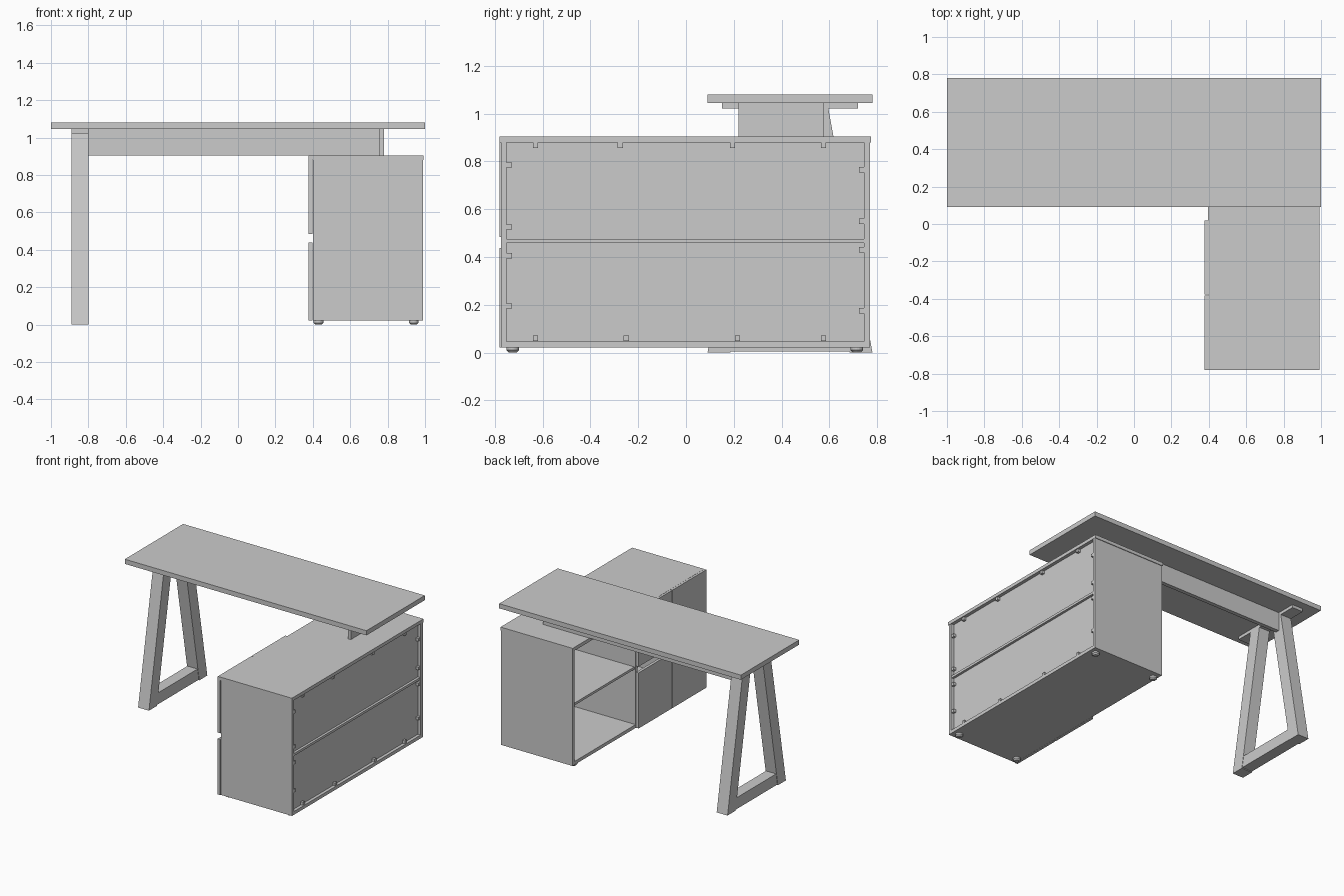
import bpy, bmesh

if "Cube" in bpy.data.objects:
    bpy.data.objects.remove(bpy.data.objects["Cube"])

grey = bpy.data.materials.new("light_grey")
grey.diffuse_color = (0.6, 0.6, 0.6, 1)
grey.use_nodes = True
grey.node_tree.nodes["Principled BSDF"].inputs["Base Color"].default_value = grey.diffuse_color


def make(name, bm):
    bmesh.ops.recalc_face_normals(bm, faces=bm.faces)
    me = bpy.data.meshes.new(name)
    bm.to_mesh(me)
    bm.free()
    me.materials.append(grey)
    ob = bpy.data.objects.new(name, me)
    bpy.context.collection.objects.link(ob)
    return ob


def prism(name, pts, x0, x1):
    """Extrude a (y, z) outline from x0 to x1."""
    bm = bmesh.new()
    f = bm.faces.new([bm.verts.new((x0, y, z)) for y, z in pts])
    ext = bmesh.ops.extrude_face_region(bm, geom=[f])
    vs = [v for v in ext["geom"] if isinstance(v, bmesh.types.BMVert)]
    bmesh.ops.translate(bm, verts=vs, vec=(x1 - x0, 0, 0))
    return make(name, bm)


def box(name, x0, x1, y0, y1, z0, z1):
    return prism(name, [(y0, z0), (y1, z0), (y1, z1), (y0, z1)], x0, x1)


# Desk top, rear beam and end support standing on the cabinet
box("desk_top", -1, 1, 0.09, 0.78, 1.045, 1.08)
box("rear_beam", -0.81, 0.755, 0.545, 0.575, 0.905, 1.045)
box("end_support", 0.755, 0.78, 0.22, 0.575, 0.905, 1.045)

# Tapered leg frame: two leaning posts, foot bar and mounting plate
MID = 0.435
for side, label in ((-1, "front"), (1, "rear")):
    outline = [(0.345, 0), (0.25, 0), (0.065, 1.025), (0.16, 1.025)]
    prism(label + "_leg_post", [(MID + side * y, z) for y, z in outline], -0.89, -0.8)
prism("leg_foot_bar", [(0.183, 0.005), (0.687, 0.005), (0.671, 0.09), (0.199, 0.09)], -0.887, -0.803)
box("leg_plate", -0.89, -0.8, 0.15, 0.72, 1.022, 1.045)

# Cabinet carcass
box("cabinet_top", 0.395, 0.992, -0.78, 0.775, 0.88, 0.905)
box("cabinet_bottom", 0.4, 0.99, -0.75, 0.745, 0.022, 0.047)
box("cabinet_front_side", 0.4, 0.99, -0.775, -0.75, 0.022, 0.88)
box("cabinet_rear_side", 0.4, 0.99, 0.745, 0.77, 0.022, 0.88)
box("cabinet_shelf", 0.41, 0.985, -0.75, 0.745, 0.458, 0.476)
box("cabinet_divider", 0.4, 0.955, 0.0, 0.025, 0.047, 0.88)
box("upper_back_panel", 0.955, 0.967, -0.75, 0.745, 0.476, 0.88)
box("lower_back_panel", 0.955, 0.967, -0.75, 0.745, 0.047, 0.458)

# Four doors on the left face, with a finger gap between the rows
for y0, y1, col in ((-0.78, -0.382, "front"), (-0.377, 0.02, "rear")):
    for z0, z1, row in ((0.022, 0.438, "lower"), (0.484, 0.904, "upper")):
        box(f"{row}_{col}_door", 0.378, 0.399, y0, y1, z0, z1)

# Small fixing blocks around the back panels
spots = [(y, 0.868) for y in (-0.63, -0.275, 0.195, 0.575)]
spots += [(y, 0.06) for y in (-0.63, -0.25, 0.215, 0.575)]
spots += [(-0.739, z) for z in (0.785, 0.525, 0.405, 0.195)]
spots += [(0.734, z) for z in (0.765, 0.55, 0.43, 0.175)]
for y, z in spots:
    box("fixing_block", 0.967, 0.986, y - 0.011, y + 0.011, z - 0.011, z + 0.011)

# Round feet
for x in (0.43, 0.94):
    for y in (-0.725, 0.715):
        bm = bmesh.new()
        for r1, r2, z0, z1 in ((0.016, 0.026, 0, 0.01), (0.026, 0.026, 0.01, 0.022)):
            c = bmesh.ops.create_cone(bm, cap_ends=True, segments=20, radius1=r1,
                                      radius2=r2, depth=z1 - z0)
            bmesh.ops.translate(bm, verts=c["verts"], vec=(x, y, (z0 + z1) / 2))
        make("cabinet_foot", bm)
